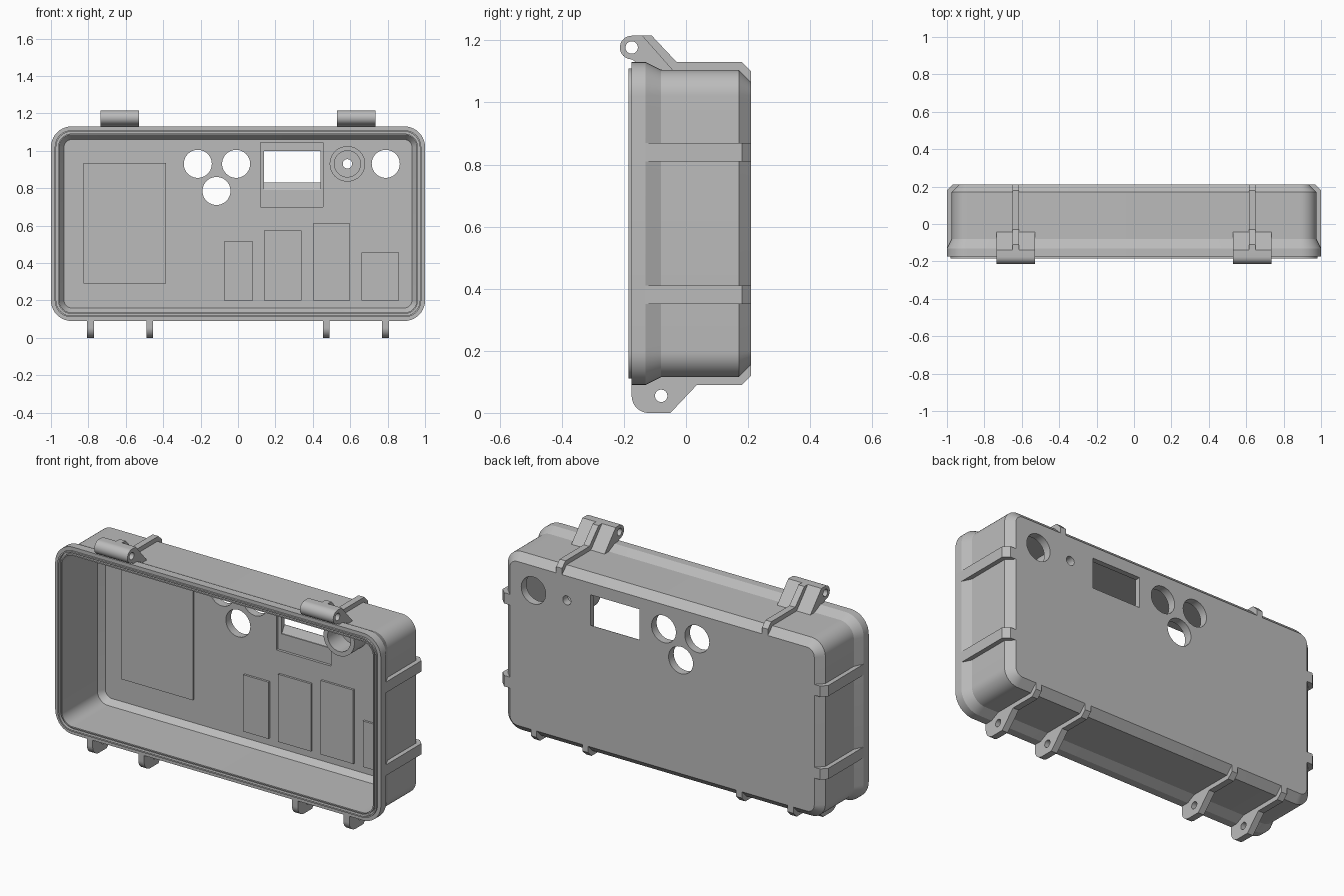
import bpy, bmesh
from math import sin, cos, pi, radians

cube = bpy.data.objects.get("Cube")
if cube:
    bpy.data.objects.remove(cube, do_unlink=True)

grey = bpy.data.materials.new("case grey")
grey.use_nodes = True
colour = (0.5, 0.5, 0.5, 1)
grey.diffuse_color = colour
grey.node_tree.nodes["Principled BSDF"].inputs["Base Color"].default_value = colour

MID, TOP, BOTTOM = 0.61, 1.13, 0.09
FLOOR = 0.165  # inner face of the back wall


def finish(bm, name):
    bmesh.ops.recalc_face_normals(bm, faces=bm.faces[:])
    mesh = bpy.data.meshes.new(name)
    bm.to_mesh(mesh)
    bm.free()
    mesh.materials.append(grey)
    obj = bpy.data.objects.new(name, mesh)
    bpy.context.collection.objects.link(obj)
    return obj


def loft(name, rings):
    bm = bmesh.new()
    loops = [[bm.verts.new(p) for p in ring] for ring in rings]
    for a, b in zip(loops, loops[1:]):
        for i in range(len(a)):
            j = (i + 1) % len(a)
            bm.faces.new((a[i], a[j], b[j], b[i]))
    bm.faces.new(loops[0])
    bm.faces.new(loops[-1])
    return finish(bm, name)


def prism(name, points, start, end, place):
    return loft(name, [[place(u, v, t) for u, v in points] for t in (start, end)])


def arc(u, v, r, a0, a1, n=16):
    return [(u + r * cos(radians(a0 + (a1 - a0) * i / n)),
             v + r * sin(radians(a0 + (a1 - a0) * i / n))) for i in range(n + 1)]


def circle(u, v, r, n=40):
    return arc(u, v, r, 0, 360, n)[:-1]


def box(x0, x1, z0, z1):
    return [(x0, z0), (x1, z0), (x1, z1), (x0, z1)]


def cut(obj, cutter):
    cutter.hide_render = True
    mod = obj.modifiers.new("cut", 'BOOLEAN')
    mod.operation, mod.solver, mod.object = 'DIFFERENCE', 'EXACT', cutter
    bpy.context.view_layer.objects.active = obj
    bpy.ops.object.modifier_apply(modifier=mod.name)
    bpy.data.objects.remove(cutter, do_unlink=True)


# Directions in which profiles are extruded
def along_y(u, v, t): return (u, t, v)
def along_x(u, v, t): return (t, u, v)
def on_top(u, v, t): return (t, u, TOP + v)
def on_bottom(u, v, t): return (t, u, BOTTOM - v)
def on_left(u, v, t): return (1 + v, u, t)
def on_right(u, v, t): return (-1 - v, u, t)


def rounded_ring(inset, y):
    w, h, r = 1 - inset, 0.52 - inset, 0.11 - inset
    ring = []
    for k, (sx, sz) in enumerate(((1, 1), (-1, 1), (-1, -1), (1, -1))):
        ring += arc(sx * (w - r), MID + sz * (h - r), r, 90 * k, 90 * k + 90, 10)
    return [(x, y, z) for x, z in ring]


# Hollow case: chamfered back, flared rim, sealing groove, inner cavity
section = [(0.065, 0.21), (0.025, 0.17), (0.025, -0.08), (0, -0.13), (0, -0.175),
           (0.02, -0.175), (0.02, -0.185), (0.028, -0.185), (0.028, -0.168),
           (0.038, -0.168), (0.038, -0.18), (0.045, -0.18), (0.045, 0.13), (0.07, FLOOR)]
case = loft("case_shell", [rounded_ring(o, y) for o, y in section])

# Round openings, small shaft hole and display window
for x, z, r in ((-0.215, 0.93, 0.075), (-0.01, 0.93, 0.075), (-0.115, 0.785, 0.075),
                (0.79, 0.93, 0.075), (0.585, 0.93, 0.025)):
    cut(case, prism("hole_cutter", circle(x, z, r), 0.1, 0.3, along_y))
cut(case, prism("recess_cutter", box(0.12, 0.455, 0.7, 1.045), 0.1, 0.18, along_y))
window = [(0.1, 0.79), (0.185, 0.79), (0.208, 0.83), (0.3, 0.83), (0.3, 1), (0.1, 1)]
cut(case, prism("window_cutter", window, 0.14, 0.44, along_x))

# Tubular boss around the shaft hole
boss = prism("shaft_boss", circle(0.585, 0.93, 0.095), 0.05, FLOOR + 0.005, along_y)
cut(boss, prism("bore_cutter", circle(0.585, 0.93, 0.07), 0, 0.3, along_y))

# Raised pads on the inner face of the back wall
pads = ((-0.825, -0.385, 0.29, 0.935), (-0.075, 0.08, 0.2, 0.515), (0.14, 0.34, 0.2, 0.575),
        (0.4, 0.6, 0.2, 0.61), (0.66, 0.86, 0.2, 0.455))
for i, pad in enumerate(pads):
    prism(f"inner_pad_{i + 1}", box(*pad), FLOOR - 0.012, FLOOR + 0.005, along_y)

# Side ribs, wrapping over the back chamfer
rib = [(0.18, 0), (0.21, -0.03), (0.21, -0.066), (0.17, -0.03), (-0.1, -0.03), (-0.13, -0.01)]
for side, place in (("left", on_left), ("right", on_right)):
    for level, z in (("lower", 0.38), ("upper", 0.84)):
        prism(f"{side}_{level}_rib", [(-0.13, 0)] + rib, z - 0.03, z + 0.03, place)

# Hinges: wide knuckle plus a narrow arm running into a top rib
knuckle = arc(-0.175, 0.047, 0.038, 90, 270, 20) + [(-0.13, -0.02), (-0.04, -0.028), (-0.14, 0.085)]
arm = [(-0.16, 0.085), (-0.11, 0.085), (-0.03, 0)] + rib
for side, s in (("left", 1), ("right", -1)):
    x = s * 0.632
    block = prism(f"{side}_hinge_knuckle", knuckle, x - 0.102, x + 0.102, on_top)
    cut(block, prism("pin_cutter", circle(-0.175, 0.047, 0.02, 24), x - 0.2, x + 0.2, on_top))
    prism(f"{side}_hinge_arm", [(-0.13, 0.01)] + arm, x - 0.018, x + 0.018, on_top)

# Latch lugs: bottom ribs with a rounded, drilled ear
ear = [(-0.175, -0.01)] + arc(-0.12, 0.035, 0.055, 180, 90, 12) + [(-0.05, 0.09), (0.035, 0)] + rib
for side, s in (("left", 1), ("right", -1)):
    for place_name, d in (("inner", 0.472), ("outer", 0.788)):
        x = s * d
        lug = prism(f"{side}_{place_name}_latch_lug", ear, x - 0.018, x + 0.018, on_bottom)
        cut(lug, prism("pin_cutter", circle(-0.08, 0.035, 0.02, 24), x - 0.1, x + 0.1, on_bottom))

# Smooth curved walls, keep hard edges
for obj in bpy.context.collection.objects:
    if obj.type == 'MESH' and obj.data.materials and obj.data.materials[0] == grey:
        obj.data.shade_smooth()
        obj.data.set_sharp_from_angle(angle=radians(25))
